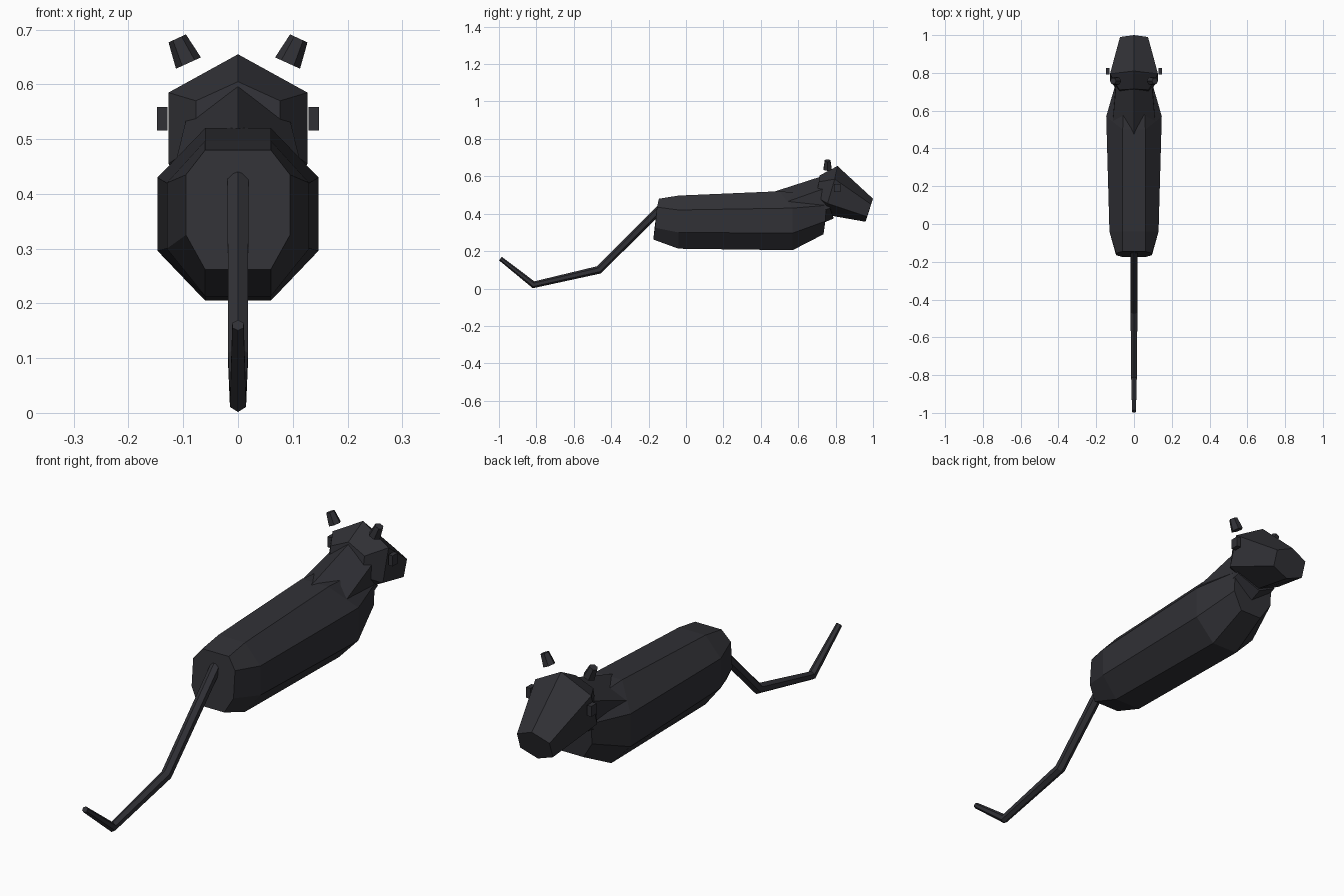
import bpy, bmesh, math
from mathutils import Vector

if "Cube" in bpy.data.objects:
    bpy.data.objects.remove(bpy.data.objects["Cube"])

fur = bpy.data.materials.new("dark_fur")
fur.diffuse_color = (0.03, 0.03, 0.036, 1)
fur.use_nodes = True
fur.node_tree.nodes["Principled BSDF"].inputs["Base Color"].default_value = fur.diffuse_color


def finish(name, bm):
    bmesh.ops.recalc_face_normals(bm, faces=bm.faces)
    mesh = bpy.data.meshes.new(name)
    bm.to_mesh(mesh)
    bm.free()
    mesh.materials.append(fur)
    obj = bpy.data.objects.new(name, mesh)
    bpy.context.collection.objects.link(obj)
    return obj


def loft(name, rings):
    """Skin a list of equal-sized point rings and cap both ends."""
    bm = bmesh.new()
    loops = [[bm.verts.new(p) for p in ring] for ring in rings]
    n = len(loops[0])
    for a, b in zip(loops, loops[1:]):
        for i in range(n):
            j = (i + 1) % n
            bm.faces.new((a[i], a[j], b[j], b[i]))
    bm.faces.new(loops[0])
    bm.faces.new(loops[-1])
    return finish(name, bm)


def octagon(inner, outer, side):
    """Octagon ring: narrow half width, full half width, four (y, z) heights from top to bottom."""
    xs = (inner, outer, outer, inner)
    half = [(x, y, z) for x, (y, z) in zip(xs, side)]
    return half + [(-x, y, z) for x, y, z in reversed(half)]


def hexagon(width, side):
    """Hexagon ring with points at top and bottom, four (y, z) heights from top to bottom."""
    t, u, l, b = side
    return [(0, *t), (width, *u), (width, *l), (0, *b), (-width, *l), (-width, *u)]


def tube(name, path, radii, sides):
    """Tapered tube in the YZ plane with mitred bends."""
    pts = [Vector(p) for p in path]
    rings = []
    for i, p in enumerate(pts):
        d0 = (pts[i] - pts[i - 1]).normalized() if i else None
        d1 = (pts[i + 1] - pts[i]).normalized() if i < len(pts) - 1 else None
        d = ((d0 or d1) + (d1 or d0)).normalized()
        stretch = 1 / d.dot(d0 or d1)
        side, up = Vector((1, 0, 0)), Vector((1, 0, 0)).cross(d)
        ring = []
        for k in range(sides):
            a = 2 * math.pi * k / sides + math.pi / 2
            ring.append(p + radii[i] * (side * math.cos(a) + up * math.sin(a) * stretch))
        rings.append(ring)
    return loft(name, rings)


# Torso
loft("body", [
    octagon(0.06, 0.095, [(-0.145, 0.48), (-0.155, 0.435), (-0.165, 0.325), (-0.175, 0.262)]),
    octagon(0.06, 0.13, [(-0.04, 0.497), (-0.04, 0.42), (-0.04, 0.30), (-0.04, 0.213)]),
    octagon(0.06, 0.147, [(0.50, 0.52), (0.57, 0.43), (0.57, 0.296), (0.57, 0.205)]),
    octagon(0.05, 0.095, [(0.75, 0.50), (0.75, 0.445), (0.745, 0.36), (0.735, 0.29)]),
])

# Neck, sunk into torso and head
loft("neck", [
    hexagon(0.122, [(0.40, 0.495), (0.43, 0.425), (0.47, 0.32), (0.50, 0.25)]),
    hexagon(0.095, [(0.72, 0.598), (0.74, 0.535), (0.77, 0.43), (0.79, 0.375)]),
])

# Head
loft("head", [
    hexagon(0.077, [(0.715, 0.605), (0.71, 0.57), (0.695, 0.49), (0.687, 0.45)]),
    hexagon(0.127, [(0.81, 0.655), (0.795, 0.585), (0.757, 0.455), (0.745, 0.395)]),
    hexagon(0.074, [(1.0, 0.48), (0.99, 0.45), (0.968, 0.385), (0.96, 0.357)]),
])

# Tail
tube("tail", [(0, -0.14, 0.425), (0, -0.465, 0.10), (0, -0.815, 0.02), (0, -0.992, 0.16)],
     [0.022, 0.021, 0.017, 0.012], 6)

for s, label in ((1, "right"), (-1, "left")):
    # Ears: small tapered stubs leaning outwards
    base, tip = Vector((s * 0.0905, 0.757, 0.639)), Vector((s * 0.111, 0.757, 0.684))
    axis = (tip - base).normalized()
    v = Vector((0, 1, 0))
    u = v.cross(axis)
    rings = [[c + r * (u * math.cos(k * math.pi / 3) + v * math.sin(k * math.pi / 3)) for k in range(6)]
             for c, r in ((base, 0.025), (tip, 0.0175))]
    loft(label + "_ear", rings)

    # Eyes: small blocks
    bm = bmesh.new()
    bmesh.ops.create_cube(bm, size=1)
    for vert in bm.verts:
        x, y, z = vert.co
        vert.co = (s * 0.1385 + x * 0.019, 0.808 + y * 0.034, 0.537 + z * 0.043)
    finish(label + "_eye", bm)
